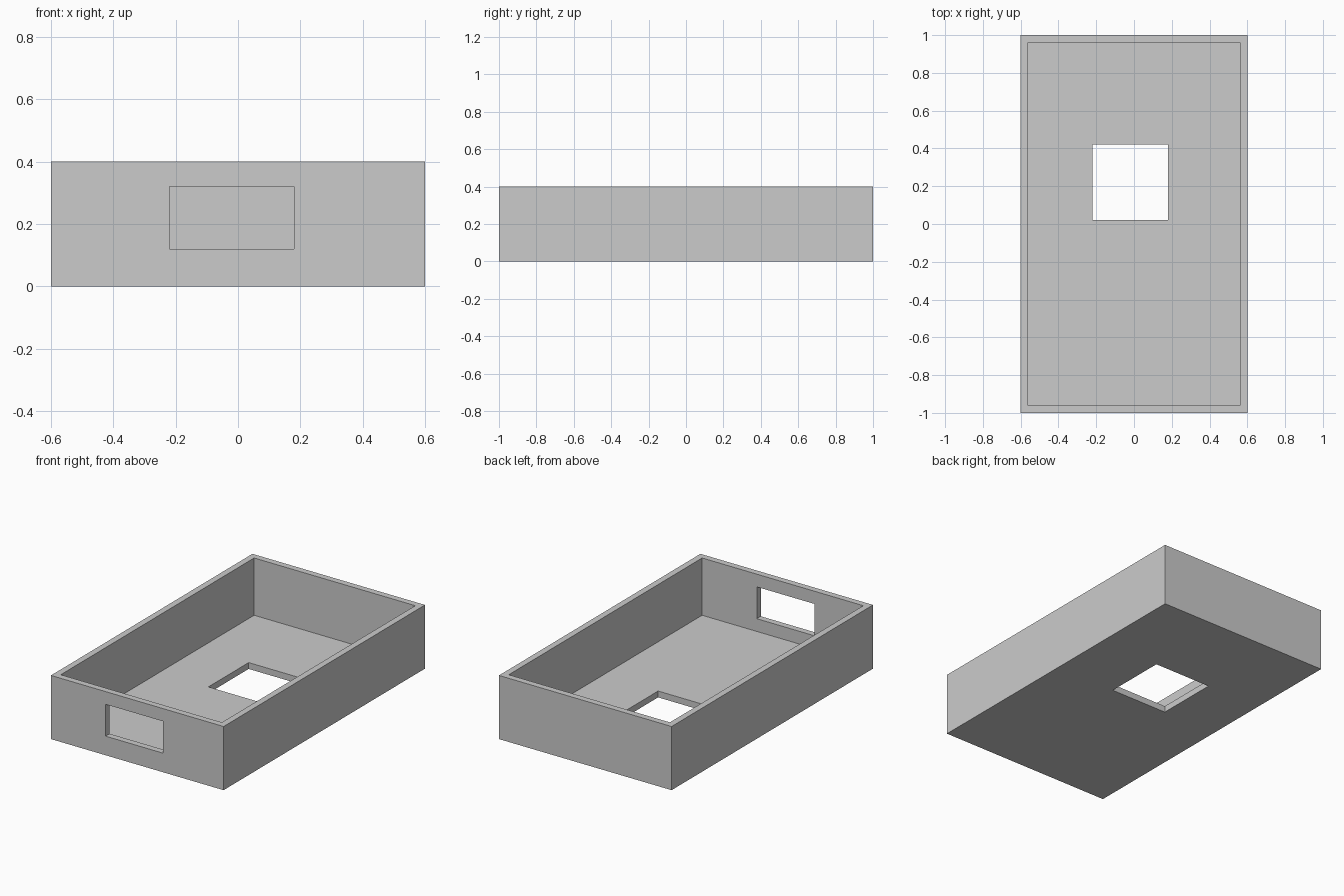
import bpy
from mathutils import Vector

cube = bpy.data.objects.get("Cube")
if cube:
    bpy.data.objects.remove(cube, do_unlink=True)

WIDTH, LENGTH, HEIGHT, WALL = 1.2, 2.0, 0.4, 0.04


def box(name, low, high):
    """Axis-aligned box between two corners."""
    low, high = Vector(low), Vector(high)
    bpy.ops.mesh.primitive_cube_add(size=1, location=(low + high) / 2)
    obj = bpy.context.object
    obj.name = name
    obj.scale = high - low
    bpy.ops.object.transform_apply(location=True, rotation=False, scale=True)
    return obj


def cut(target, cutter):
    """Subtract the cutter from the target and discard it."""
    cutter.hide_render = True
    mod = target.modifiers.new(cutter.name, "BOOLEAN")
    mod.operation = "DIFFERENCE"
    mod.solver = "EXACT"
    mod.object = cutter
    bpy.context.view_layer.objects.active = target
    bpy.ops.object.modifier_apply(modifier=mod.name)
    bpy.data.objects.remove(cutter, do_unlink=True)


# Open tray
x, y = WIDTH / 2, LENGTH / 2
tray = box("open_tray", (-x, -y, 0), (x, y, HEIGHT))
cut(tray, box("cavity", (WALL - x, WALL - y, WALL), (x - WALL, y - WALL, HEIGHT + 0.2)))

# Front wall window and square floor opening
cut(tray, box("front_window", (-0.22, -y - 0.1, 0.12), (0.18, -y + 0.1, 0.32)))
cut(tray, box("floor_opening", (-0.22, 0.02, -0.1), (0.18, 0.42, 0.1)))

# Plain grey finish
grey = bpy.data.materials.new("plain_grey")
grey.use_nodes = True
colour = (0.6, 0.6, 0.6, 1)
grey.diffuse_color = colour
grey.node_tree.nodes["Principled BSDF"].inputs["Base Color"].default_value = colour
tray.data.materials.clear()
tray.data.materials.append(grey)
for poly in tray.data.polygons:
    poly.material_index = 0
    poly.use_smooth = False
